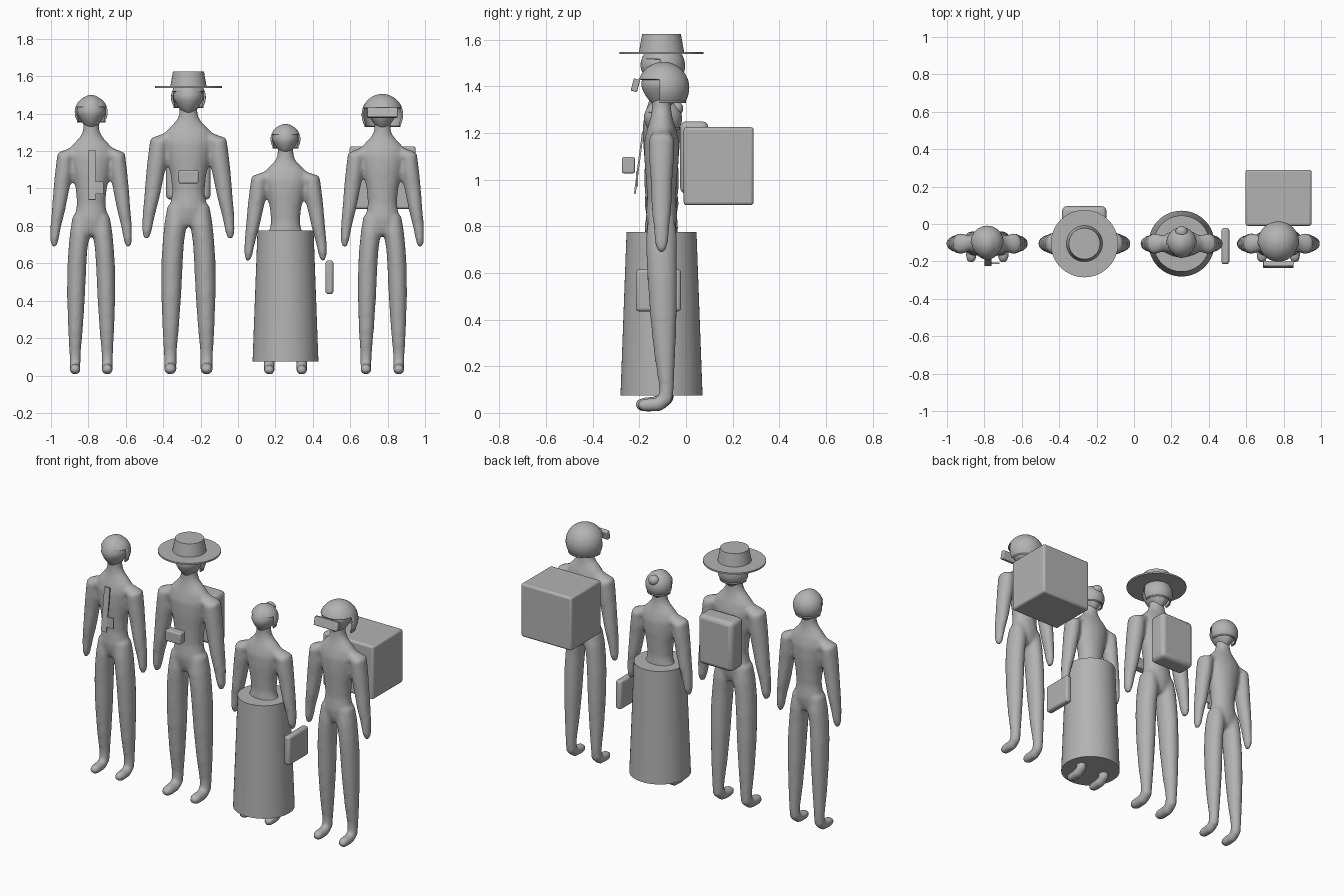
import bpy, bmesh, math
from mathutils import Vector, Matrix

cube = bpy.data.objects.get("Cube")
if cube:
    bpy.data.objects.remove(cube)

GREY = (0.45, 0.45, 0.45, 1)
grey = bpy.data.materials.new("plain grey")
grey.use_nodes = True
grey.diffuse_color = GREY
grey.node_tree.nodes["Principled BSDF"].inputs["Base Color"].default_value = GREY

DEPTH = -0.105  # shared y of all the standing figures

# Body sections: torso (z, rx, ry), arm (x, z, rx, ry), leg (x, y, z, rx, ry)
TORSO = [(.75, .06, .045), (.79, .085, .06), (.84, .09, .068), (.92, .077, .062),
         (1, .084, .067), (1.09, .102, .074), (1.17, .118, .074), (1.22, .112, .062),
         (1.25, .085, .052), (1.28, .057, .045), (1.31, .044, .042), (1.37, .042, .042)]
ARM = [(.1, 1.19, .03, .045), (.14, 1.172, .045, .056), (.147, 1.09, .046, .054),
       (.159, 1, .043, .048), (.174, .89, .036, .044), (.189, .8, .029, .035),
       (.197, .72, .022, .028), (.199, .685, .012, .014)]
LEG = [(.055, 0, .85, .045, .055), (.061, 0, .76, .053, .067), (.071, 0, .675, .051, .066),
       (.077, .003, .58, .051, .064), (.081, .008, .42, .048, .058),
       (.084, .014, .25, .04, .046), (.086, .021, .12, .031, .033),
       (.086, .018, .06, .03, .032), (.086, -.01, .037, .03, .031),
       (.086, -.075, .033, .03, .029), (.086, -.103, .032, .017, .016)]


def add_object(name, bm, smooth=True):
    mesh = bpy.data.meshes.new(name)
    bmesh.ops.recalc_face_normals(bm, faces=bm.faces)
    for face in bm.faces:
        face.smooth = smooth
    bm.to_mesh(mesh)
    bm.free()
    mesh.materials.append(grey)
    obj = bpy.data.objects.new(name, mesh)
    bpy.context.collection.objects.link(obj)
    return obj


def sharpen(obj):
    bpy.ops.object.select_all(action='DESELECT')
    obj.select_set(True)
    bpy.context.view_layer.objects.active = obj
    bpy.ops.object.shade_smooth_by_angle(angle=math.radians(35))


def tube(bm, sections, sides=16):
    """Loft elliptical rings (centre, rx, ry) square to their path."""
    rings = []
    last = len(sections) - 1
    for i, (centre, rx, ry) in enumerate(sections):
        along = (sections[min(i + 1, last)][0] - sections[max(i - 1, 0)][0]).normalized()
        across = Vector((1, 0, 0))
        across = (across - along * across.dot(along)).normalized()
        other = along.cross(across)
        ring = []
        for k in range(sides):
            a = math.tau * k / sides
            ring.append(bm.verts.new(centre + across * rx * math.cos(a) + other * ry * math.sin(a)))
        rings.append(ring)
    for low, high in zip(rings, rings[1:]):
        for k in range(sides):
            n = (k + 1) % sides
            bm.faces.new((low[k], low[n], high[n], high[k]))
    bm.faces.new(rings[0])
    bm.faces.new(rings[-1])


def body(name, x, wide, deep, tall):
    """Torso, arms and legs fused into one soft skin."""
    bm = bmesh.new()
    tube(bm, [(Vector((0, 0, z)), rx, ry) for z, rx, ry in TORSO])
    for side in (-1, 1):
        tube(bm, [(Vector((side * ax, 0, z)), rx, ry) for ax, z, rx, ry in ARM])
        tube(bm, [(Vector((side * lx, y, z)), rx, ry) for lx, y, z, rx, ry in LEG])
    bm.transform(Matrix.Translation((x, DEPTH, 0)) @ Matrix.Diagonal((wide, deep, tall, 1)))
    obj = add_object(name, bm)
    fuse = obj.modifiers.new("fuse", 'REMESH')
    fuse.mode = 'VOXEL'
    fuse.voxel_size = 0.011
    fuse.use_smooth_shade = True
    soften = obj.modifiers.new("soften", 'SMOOTH')
    soften.factor = 0.5
    soften.iterations = 7


def ball(name, centre, radii, taper=0):
    bm = bmesh.new()
    bmesh.ops.create_uvsphere(bm, u_segments=32, v_segments=20, radius=1)
    for v in bm.verts:  # narrow the lower half towards the chin
        if v.co.z < 0:
            v.co.x *= 1 + taper * v.co.z
            v.co.y *= 1 + taper * v.co.z * 0.5
    bm.transform(Matrix.Translation(centre) @ Matrix.Diagonal((*radii, 1)))
    return add_object(name, bm)


def head_cover(name, centre, radius):
    """Spherical shell cut flat at the nape and notched open at the face."""
    nape, brow, ear = -0.5, 0.33, -0.15
    bm = bmesh.new()
    bmesh.ops.create_uvsphere(bm, u_segments=40, v_segments=24, radius=1)
    for point, normal in (((0, 0, nape), (0, 0, 1)), ((0, 0, brow), (0, 0, 1)),
                          ((0, ear, 0), (0, 1, 0))):
        bmesh.ops.bisect_plane(bm, geom=bm.verts[:] + bm.edges[:] + bm.faces[:],
                               plane_co=point, plane_no=normal)
    cut = []
    for face in bm.faces:
        c = face.calc_center_median()
        if c.z < nape or (c.z < brow and c.y < ear):
            cut.append(face)
    bmesh.ops.delete(bm, geom=cut, context='FACES')
    bm.transform(Matrix.Translation(centre) @ Matrix.Scale(radius, 4))
    obj = add_object(name, bm)
    shell = obj.modifiers.new("thickness", 'SOLIDIFY')
    shell.thickness = 0.01
    shell.offset = -1
    sharpen(obj)


def box(name, centre, size, bevel=0.0, tilt=0.0):
    bm = bmesh.new()
    bmesh.ops.create_cube(bm, size=1)
    bm.transform(Matrix.Translation(centre) @ Matrix.Rotation(tilt, 4, 'X')
                 @ Matrix.Diagonal((*size, 1)))
    obj = add_object(name, bm, smooth=False)
    if bevel:
        mod = obj.modifiers.new("rounded edges", 'BEVEL')
        mod.width = bevel
        mod.segments = 3
        sharpen(obj)


def cone(name, x, bottom, top, r_bottom, r_top):
    bm = bmesh.new()
    bmesh.ops.create_cone(bm, cap_ends=True, segments=64, radius1=r_bottom,
                          radius2=r_top, depth=top - bottom)
    bm.transform(Matrix.Translation((x, DEPTH, (bottom + top) / 2)))
    sharpen(add_object(name, bm))


# Each figure: name, x, body scale (wide, deep, tall), head height, head size, cover
FIGURES = [("office", -.785, (1, 1, 1), 1.405, 1, "hair", .088),
           ("hiker", -.265, (1.13, 1.08, 1.065), 1.485, 1.06, "hair", .093),
           ("elder", .254, (1.01, 1, .895), 1.26, .9, "hair", .08),
           ("rider", .772, (1.02, 1, 1), 1.405, 1.02, "helmet", .111)]
for who, x, scale, height, size, cover, radius in FIGURES:
    body(who + "_body", x, *scale)
    ball(who + "_head", (x, DEPTH + .005, height), (.077 * size, .09 * size, .095 * size), .45)
    head_cover(who + "_" + cover, (x, DEPTH + .008, height + .003 if cover == "hair" else 1.394), radius)

# Office figure: lanyard strap and card
box("lanyard", (-.781, -.202, 1.073), (.038, .008, .268), tilt=-.13)
box("card", (-.743, -.21, 1.003), (.048, .008, .066))

# Hiker: wide hat, waist pouch and backpack
cone("hat_brim", -.265, 1.538, 1.548, .18, .18)
cone("hat_crown", -.265, 1.546, 1.625, .097, .083)
box("pouch", (-.264, -.247, 1.062), (.106, .055, .07), .008)
box("backpack", (-.266, .035, 1.095), (.238, .12, .31), .025)

# Elder: hair bun, long skirt and handbag
ball("bun", (.254, -.042, 1.305), (.033, .03, .03))
cone("skirt", .254, .075, .775, .176, .15)
box("handbag", (.489, -.118, .525), (.042, .194, .18), .014)

# Rider: goggles and delivery box
box("goggles", (.772, -.217, 1.405), (.162, .028, .054), .005, tilt=-.26)
box("delivery_box", (.773, .14, 1.058), (.353, .3, .335), .013)
